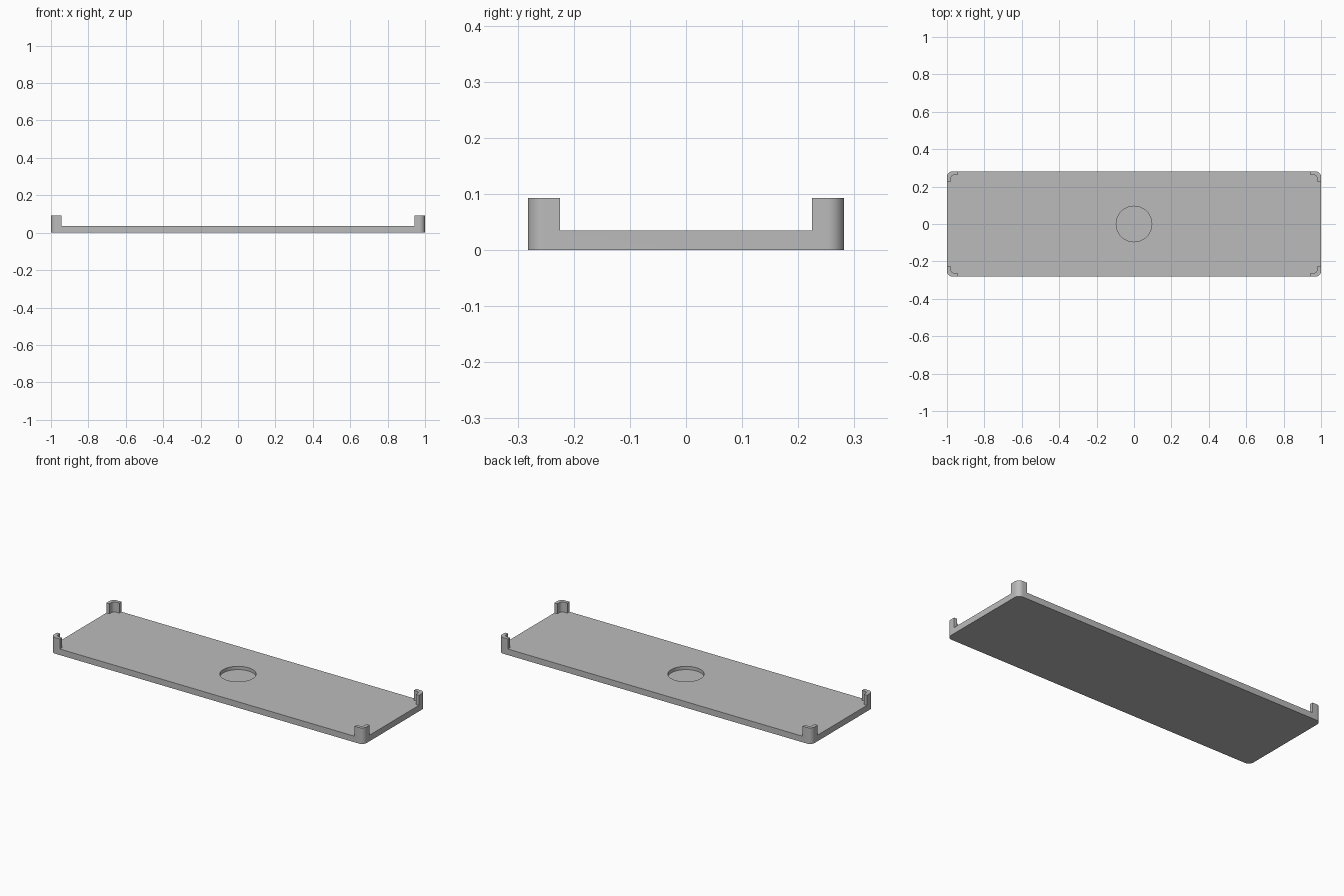
import bpy, bmesh, math

cube = bpy.data.objects.get("Cube")
if cube:
    bpy.data.objects.remove(cube, do_unlink=True)

HALF_X, HALF_Y = 1.0, 0.282      # outer half sizes
BASE, TOP = 0.035, 0.093         # base thickness, post height
WALL, ARM = 0.02, 0.057          # post wall thickness, arm length

grey = bpy.data.materials.new("plain_grey")
grey.use_nodes = True
colour = (0.5, 0.5, 0.5, 1)
grey.diffuse_color = colour
grey.node_tree.nodes["Principled BSDF"].inputs["Base Color"].default_value = colour


def prism(name, outline, z0, z1):
    """Extrude a flat outline from z0 to z1."""
    bm = bmesh.new()
    face = bm.faces.new([bm.verts.new((x, y, z0)) for x, y in outline])
    top = bmesh.ops.extrude_face_region(bm, geom=[face])["geom"]
    verts = [g for g in top if isinstance(g, bmesh.types.BMVert)]
    bmesh.ops.translate(bm, verts=verts, vec=(0, 0, z1 - z0))
    bmesh.ops.recalc_face_normals(bm, faces=bm.faces)
    mesh = bpy.data.meshes.new(name)
    bm.to_mesh(mesh)
    bm.free()
    mesh.materials.append(grey)
    obj = bpy.data.objects.new(name, mesh)
    bpy.context.collection.objects.link(obj)
    return obj


def rounded_rect(hx, hy, radius, steps=10):
    points = []
    corners = [(1, 1), (-1, 1), (-1, -1), (1, -1)]
    for quarter, (sx, sy) in enumerate(corners):
        for i in range(steps + 1):
            a = (quarter + i / steps) * math.pi / 2
            points.append((sx * (hx - radius) + radius * math.cos(a),
                           sy * (hy - radius) + radius * math.sin(a)))
    return points


def rect(hx, hy):
    return [(hx, hy), (-hx, hy), (-hx, -hy), (hx, -hy)]


def circle(radius, sides=64):
    return [(radius * math.cos(2 * math.pi * i / sides),
             radius * math.sin(2 * math.pi * i / sides)) for i in range(sides)]


# Full-height rounded block, cut down to a plate with four corner posts
tray = prism("tray_with_corner_posts", rounded_rect(HALF_X, HALF_Y, 0.03), 0, TOP)
cutters = [
    prism("cavity_cutter", rounded_rect(HALF_X - WALL, HALF_Y - WALL, 0.02), BASE, 0.2),
    prism("long_gap_cutter", rect(HALF_X - ARM, 0.5), BASE, 0.2),
    prism("short_gap_cutter", rect(1.2, HALF_Y - ARM), BASE, 0.2),
    prism("round_recess_cutter", circle(0.095), 0.016, 0.2),
]

bpy.context.view_layer.objects.active = tray
for cutter in cutters:
    cutter.hide_render = True
    mod = tray.modifiers.new(cutter.name, "BOOLEAN")
    mod.operation = "DIFFERENCE"
    mod.solver = "EXACT"
    mod.object = cutter
    bpy.ops.object.modifier_apply(modifier=mod.name)
    bpy.data.objects.remove(cutter, do_unlink=True)

# Smooth the curved walls, keep hard edges
bpy.ops.object.select_all(action="DESELECT")
tray.select_set(True)
bpy.ops.object.shade_smooth_by_angle(angle=math.radians(30))
